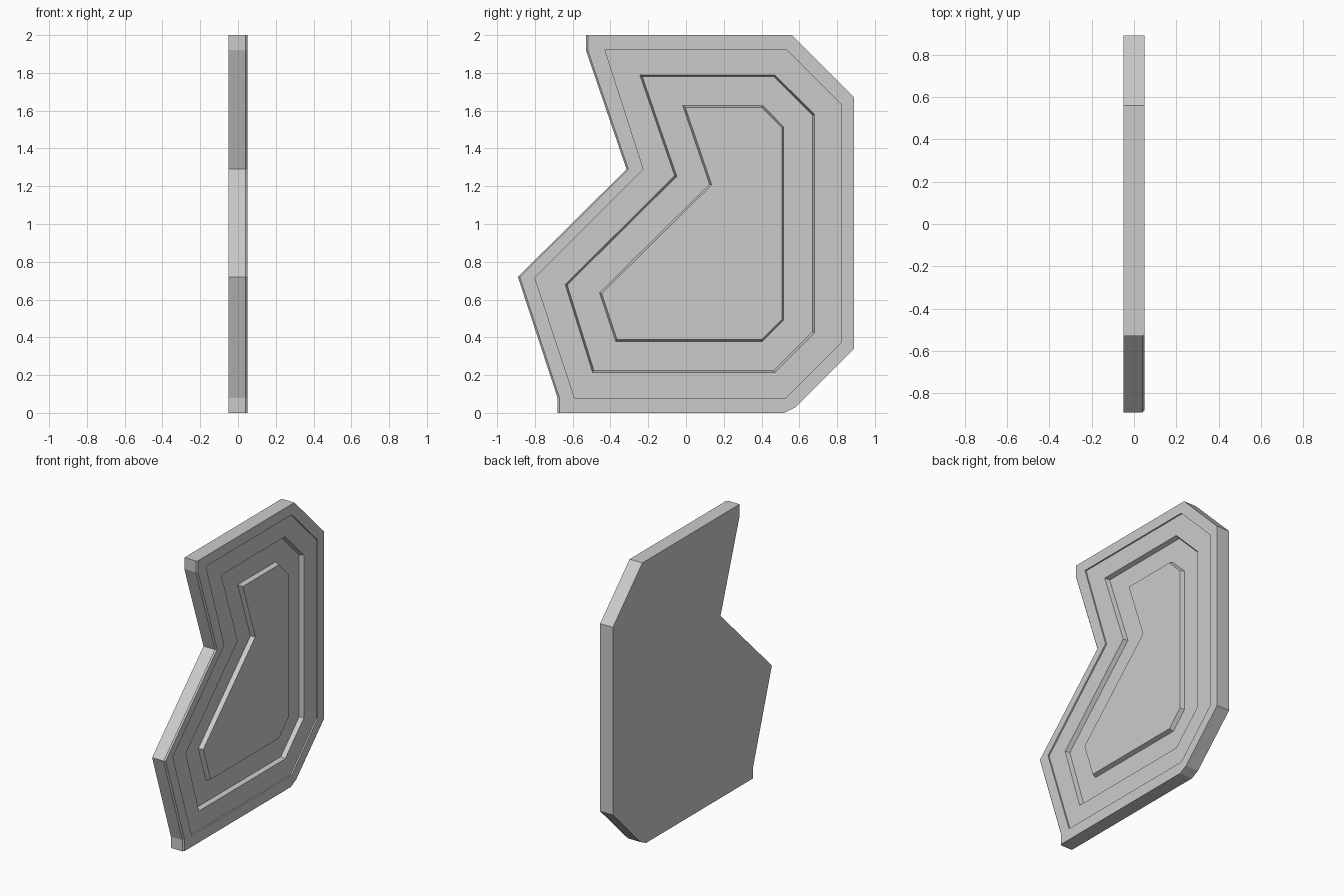
import bpy, bmesh
from mathutils import Vector

if "Cube" in bpy.data.objects:
    bpy.data.objects.remove(bpy.data.objects["Cube"])

FRONT, BACK = 0.05, -0.05

# Profiles in (y, z), clockwise from the upper-left corner
outline = [(-.53, 2), (.56, 2), (.89, 1.67), (.89, .34), (.58, .03), (.52, 0),
           (-.68, 0), (-.68, .08), (-.89, .72), (-.315, 1.29), (-.53, 1.92)]
rim_inner = [(-.43, 1.925), (.53, 1.925), (.82, 1.635), (.82, .37),
             (.53, .08), (-.59, .08), (-.80, .715), (-.225, 1.29)]
groove_outer = [(-.245, 1.79), (.47, 1.79), (.68, 1.58), (.68, .425),
                (.47, .215), (-.495, .215), (-.64, .68), (-.06, 1.255)]
groove_inner = [(-.018, 1.628), (.405, 1.628), (.517, 1.515), (.517, .49),
                (.405, .378), (-.372, .378), (-.458, .635), (.125, 1.21)]


def inset(points, d):
    """Mitred inward offset of a clockwise profile."""
    out, n = [], len(points)
    for i in range(n):
        p0, p, p1 = (Vector(points[(i + k) % n]) for k in (-1, 0, 1))
        a, b = (p - p0).normalized(), (p1 - p).normalized()
        na, nb = Vector((a.y, -a.x)), Vector((b.y, -b.x))
        out.append(tuple(p + (na + nb) * d / (1 + na.dot(nb))))
    return out


bm = bmesh.new()


def loop(points, x):
    return [bm.verts.new((x, y, z)) for y, z in points]


def bridge(a, b, link=None):
    """Join loop a to loop b; link gives the partner index in b."""
    n = len(a)
    link = link or list(range(n))
    for i in range(n):
        j = (i + 1) % n
        face = [a[i], a[j], b[link[j]]]
        if link[i] != link[j]:
            face.append(b[link[i]])
        bm.faces.new(face)


# Slab sides, with a fine chamfer along the left front edges
chamfered = {0, 6, 7, 8, 9, 10}
front_edge = [(y + (.01 if i in chamfered else 0), z) for i, (y, z) in enumerate(outline)]
back = loop(outline, BACK)
side = loop(outline, FRONT - .01)
front = loop(front_edge, FRONT)
bm.faces.new(back)
bridge(back, side)
bridge(side, front)

# Rim, shallow step, groove and raised centre
rim = loop(rim_inner, FRONT)
bridge(front, rim, [0, 1, 2, 3, 4, 4, 5, 5, 6, 7, 0])
previous = rim
for points, x in [(rim_inner, FRONT - .01),
                  (groove_outer, FRONT - .01),
                  (inset(groove_outer, .01), FRONT - .04),
                  (groove_inner, FRONT - .04),
                  (inset(groove_inner, .01), FRONT - .01)]:
    current = loop(points, x)
    bridge(previous, current)
    previous = current
bm.faces.new(previous)

bmesh.ops.recalc_face_normals(bm, faces=bm.faces)
mesh = bpy.data.meshes.new("stepped_panel")
bm.to_mesh(mesh)
bm.free()
panel = bpy.data.objects.new("stepped_panel", mesh)
bpy.context.collection.objects.link(panel)
